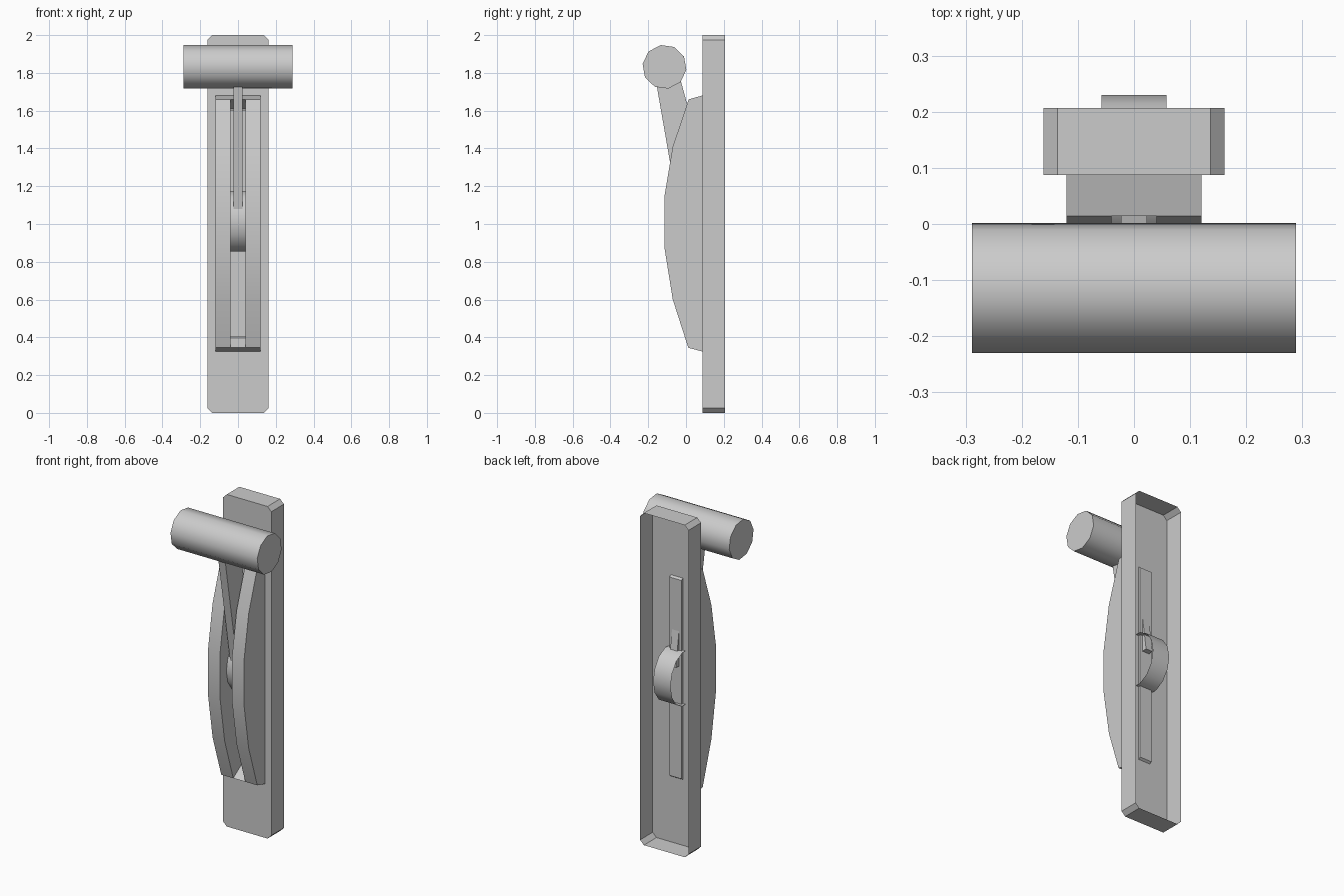
import bpy, bmesh, math
from mathutils import Vector

if "Cube" in bpy.data.objects:
    bpy.data.objects.remove(bpy.data.objects["Cube"])


def finish(name, bm, smooth=None):
    bmesh.ops.remove_doubles(bm, verts=bm.verts, dist=1e-5)
    bmesh.ops.recalc_face_normals(bm, faces=bm.faces)
    me = bpy.data.meshes.new(name)
    bm.to_mesh(me)
    bm.free()
    ob = bpy.data.objects.new(name, me)
    bpy.context.collection.objects.link(ob)
    if smooth:
        bpy.ops.object.select_all(action='DESELECT')
        ob.select_set(True)
        bpy.context.view_layer.objects.active = ob
        bpy.ops.object.shade_smooth_by_angle(angle=math.radians(smooth))
    return ob


def strip(bm, points, x0, x1, closed=False):
    """Sweep a (y, z) path along x into a row of quads."""
    a = [bm.verts.new((x0, y, z)) for y, z in points]
    b = [bm.verts.new((x1, y, z)) for y, z in points]
    for i in range(len(points) if closed else len(points) - 1):
        j = (i + 1) % len(points)
        bm.faces.new((a[i], a[j], b[j], b[i]))
    return a, b


def prism(bm, points, x0, x1):
    a, b = strip(bm, points, x0, x1, True)
    bm.faces.new(a)
    bm.faces.new(b)


def ellipse(cy, cz, ry, rz, n, turn=0):
    return [(cy + ry * math.cos(turn + math.tau * i / n),
             cz + rz * math.sin(turn + math.tau * i / n)) for i in range(n)]


FRONT, BACK, FLOOR, SLOT = 0.087, 0.207, 0.10, 0.04
Z0, Z1 = 0.405, 1.60

# backing plate: open-backed chamfered tray with a slot in its face
bm = bmesh.new()
w, c = 0.161, 0.025
outline = [(-w + c, 0), (w - c, 0), (w, c), (w, 2 - c),
           (w - c, 2), (-w + c, 2), (-w, 2 - c), (-w, c)]
face = [bm.verts.new((x, FRONT, z)) for x, z in outline]
rim = [bm.verts.new((x, BACK, z)) for x, z in outline]
floor = bm.faces.new(face)
for i in range(8):
    j = (i + 1) % 8
    bm.faces.new((face[i], face[j], rim[j], rim[i]))
for co, no in (((-SLOT, 0, 0), (1, 0, 0)), ((SLOT, 0, 0), (1, 0, 0)),
               ((0, 0, Z0), (0, 0, 1)), ((0, 0, Z1), (0, 0, 1))):
    flat = [f for f in bm.faces if all(abs(v.co.y - FRONT) < 1e-5 for v in f.verts)]
    edges = {e for f in flat for e in f.edges}
    verts = {v for f in flat for v in f.verts}
    bmesh.ops.bisect_plane(bm, geom=flat + list(edges) + list(verts),
                           plane_co=Vector(co), plane_no=Vector(no))
hole = []
for f in bm.faces:
    m = f.calc_center_median()
    if abs(m.y - FRONT) < 1e-4 and abs(m.x) < SLOT and Z0 < m.z < Z1:
        hole.append(f)
bmesh.ops.delete(bm, geom=hole, context='FACES')
finish("backing_plate", bm)

# bowed housing: two ribs, joined at the ends, with a trough between them
bow = [(0.012, 0.345), (-0.07, 0.60), (-0.115, 0.88),
       (-0.115, 1.14), (-0.07, 1.41), (0.014, 1.66)]
ends = [(FRONT, 0.325), (FRONT, 1.68)]
trough = [bow[0], (FLOOR, Z0), (FLOOR, Z1), bow[-1]]
bm = bmesh.new()
for s in (-1, 1):
    strip(bm, bow, s * SLOT, s * 0.12)
    bm.faces.new([bm.verts.new((s * 0.12, y, z)) for y, z in [ends[0]] + bow + [ends[1]]])
    bm.faces.new([bm.verts.new((s * SLOT, y, z)) for y, z in bow + trough[2:0:-1]])
strip(bm, trough, -SLOT, SLOT)
for e, b in ((ends[0], bow[0]), (ends[1], bow[-1])):
    for x0, x1 in ((-0.12, -SLOT), (-SLOT, SLOT), (SLOT, 0.12)):
        strip(bm, [e, b], x0, x1)
finish("housing", bm, 30)

# pivot drum: open-ended band that pokes through the trough
bm = bmesh.new()
strip(bm, ellipse(0.088, 1.015, 0.142, 0.165, 14), -0.058, 0.058, True)
finish("pivot_drum", bm, 40)

# lever arm
bm = bmesh.new()
prism(bm, [(-0.158, 1.75), (-0.028, 1.76), (0.10, 1.29), (0.13, 1.08), (-0.04, 1.07)],
      -0.023, 0.023)
finish("lever_arm", bm)

# grip
bm = bmesh.new()
prism(bm, ellipse(-0.114, 1.832, 0.117, 0.117, 10, math.radians(-8)), -0.289, 0.289)
finish("grip", bm, 40)
